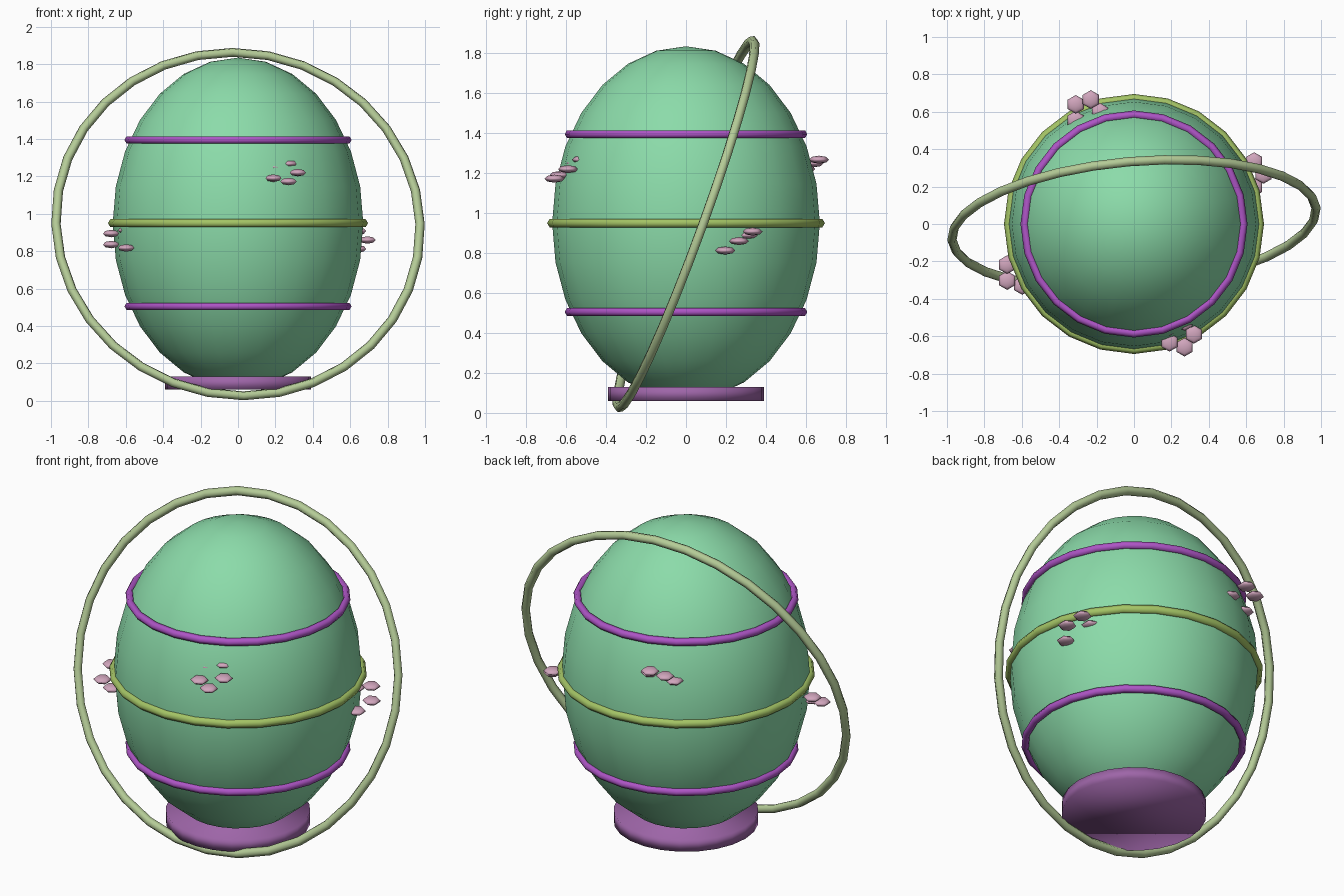
import bpy
from math import sin, cos, pi, radians

cube = bpy.data.objects.get("Cube")
if cube:
    bpy.data.objects.remove(cube, do_unlink=True)


def material(name, rgb):
    mat = bpy.data.materials.new(name)
    mat.use_nodes = True
    mat.diffuse_color = (*rgb, 1)
    mat.node_tree.nodes["Principled BSDF"].inputs["Base Color"].default_value = (*rgb, 1)
    return mat


def finish(name, mat):
    obj = bpy.context.object
    obj.name = name
    obj.data.materials.append(mat)
    bpy.ops.object.shade_smooth()
    return obj


def ring(name, mat, z, major, minor, segments=24, rotation=(0, 0, 0)):
    bpy.ops.mesh.primitive_torus_add(
        major_radius=major, minor_radius=minor, major_segments=segments,
        minor_segments=6, location=(0, 0, z), rotation=rotation)
    return finish(name, mat)


def ball(name, mat, location, scale, segments, rings):
    bpy.ops.mesh.primitive_uv_sphere_add(
        segments=segments, ring_count=rings, radius=1, location=location)
    bpy.context.object.scale = scale
    return finish(name, mat)


green = material("mint green", (0.26, 0.71, 0.40))
violet = material("bright violet", (0.42, 0.09, 0.56))
plum = material("dull plum", (0.34, 0.13, 0.39))
olive = material("olive lime", (0.37, 0.55, 0.13))
sage = material("pale sage", (0.46, 0.60, 0.31))
pink = material("dusty pink", (0.64, 0.38, 0.51))

# Egg shell
MID = 0.95
ball("egg_shell", green, (0, 0, MID), (0.67, 0.67, 0.885), 24, 14)

# Foot
bpy.ops.mesh.primitive_cylinder_add(vertices=24, radius=0.39, depth=0.07,
                                    location=(0, 0, 0.095))
finish("foot", plum)

# Bands around the shell
ring("upper_band", violet, MID + 0.445, 0.585, 0.022)
ring("lower_band", violet, MID - 0.445, 0.585, 0.022)
ring("middle_band", olive, MID, 0.67, 0.025)

# Tilted outer hoop
ring("outer_hoop", sage, 0.945, 0.977, 0.025, 32, (radians(70), 0, radians(5)))

# Flowers of five flat petals, half sunk in the shell
flowers = {
    "front": (0.248, -0.59, 1.22),
    "right": (-0.62, -0.26, 0.865),
    "left": (0.62, 0.265, 0.86),
    "back": (-0.253, 0.597, 1.22),
}
for side, (x, y, z) in flowers.items():
    for i in range(5):
        a = i * 2 * pi / 5
        spot = (x + 0.072 * cos(a), y + 0.072 * sin(a), z + 0.05 * sin(a))
        ball(f"{side}_petal_{i + 1}", pink, spot, (0.05, 0.05, 0.02), 6, 4)
